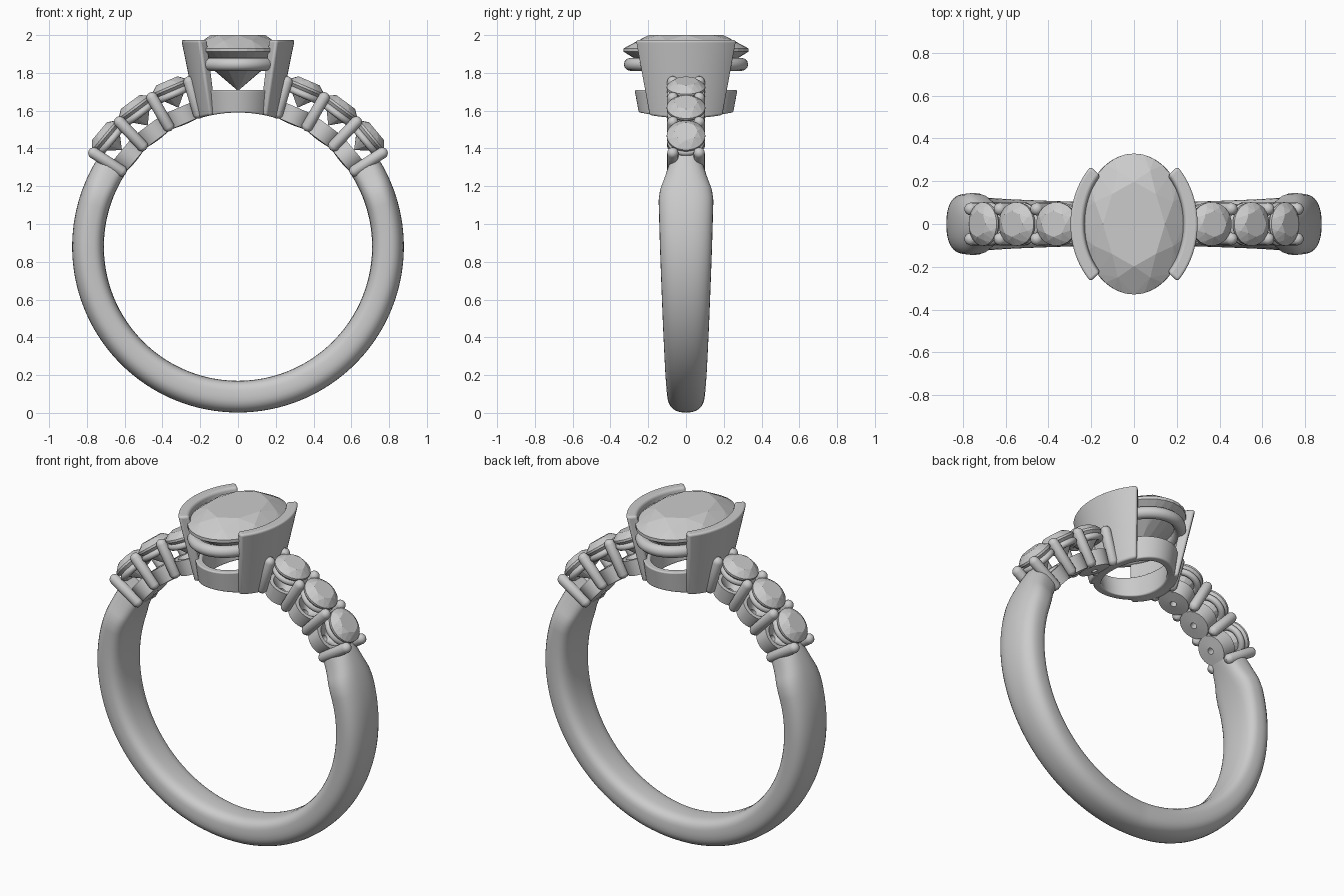
import bpy, bmesh
from math import sin, cos, pi, radians, sqrt
from mathutils import Matrix, Vector

if "Cube" in bpy.data.objects:
    bpy.data.objects.remove(bpy.data.objects["Cube"])

CZ, RI = 0.88, 0.71          # ring centre height and finger radius


def finish(name, bm, smooth=35, matrix=None, bevel=0):
    bmesh.ops.recalc_face_normals(bm, faces=bm.faces)
    me = bpy.data.meshes.new(name)
    bm.to_mesh(me)
    bm.free()
    ob = bpy.data.objects.new(name, me)
    bpy.context.collection.objects.link(ob)
    if matrix:
        ob.matrix_world = matrix
    if bevel:
        m = ob.modifiers.new("Bevel", 'BEVEL')
        m.width, m.segments, m.limit_method = bevel, 4, 'ANGLE'
        m.angle_limit = radians(40)
    if smooth:
        bpy.ops.object.select_all(action='DESELECT')
        ob.select_set(True)
        bpy.context.view_layer.objects.active = ob
        bpy.ops.object.shade_smooth_by_angle(angle=radians(smooth))
    return ob


def skin(rings, closed):
    """Join closed rings of points; cap both ends unless the sweep is closed."""
    bm = bmesh.new()
    vs = [[bm.verts.new(p) for p in r] for r in rings]
    n = len(vs[0])
    for i in range(len(vs) - (0 if closed else 1)):
        a, b = vs[i], vs[(i + 1) % len(vs)]
        for j in range(n):
            k = (j + 1) % n
            bm.faces.new((a[j], a[k], b[k], b[j]))
    if not closed:
        bm.faces.new(vs[0])
        bm.faces.new(vs[-1])
    return bm


def lathe(profile, steps=32):
    return skin([[(r * cos(t), r * sin(t), z) for r, z in profile]
                 for t in (2 * pi * i / steps for i in range(steps))], True)


def radial(deg):
    """Local z points outward from the ring centre at the given angle."""
    return Matrix.Translation((0, 0, CZ)) @ Matrix.Rotation(pi / 2 - radians(deg), 4, 'Y')


def gem(name, a, b, table, top, low, culet, matrix=None, n=8):
    """Brilliant cut stone: hull of table, crown, girdle and culet points."""
    mid = low + (table - low) * 0.66
    bm = bmesh.new()
    for scale, z, count, off in ((0.6, table, n, 0), (0.82, mid, n, 0.5),
                                 (1, top, 4 * n, 0), (1, low, 4 * n, 0),
                                 (0.52, low + (culet - low) * 0.5, n, 0.5)):
        for i in range(count):
            t = 2 * pi * (i + off) / count
            bm.verts.new((a * scale * cos(t), b * scale * sin(t), z))
    bm.verts.new((0, 0, culet))
    res = bmesh.ops.convex_hull(bm, input=bm.verts[:])
    junk = {g for g in res["geom_interior"] if isinstance(g, bmesh.types.BMVert)}
    bmesh.ops.delete(bm, geom=list(junk), context='VERTS')
    bmesh.ops.dissolve_limit(bm, angle_limit=0.01, verts=bm.verts[:], edges=bm.edges[:])
    return finish(name, bm, 0, matrix)


def wire(name, a, b, z, minor, matrix=None):
    """Elliptical round wire."""
    rings = []
    for i in range(64):
        t = 2 * pi * i / 64
        nrm = Vector((cos(t) / a, sin(t) / b, 0)).normalized()
        c = Vector((a * cos(t), b * sin(t), z))
        rings.append([c + nrm * minor * cos(p) + Vector((0, 0, minor * sin(p)))
                      for p in (2 * pi * k / 12 for k in range(12))])
    return finish(name, skin(rings, True), 60, matrix)


def interp(x, pts):
    for (x0, y0), (x1, y1) in zip(pts, pts[1:]):
        if x <= x1:
            return y0 + (y1 - y0) * (x - x0) / (x1 - x0)
    return pts[-1][1]


# Shank: rounded section swept round the finger, widest just below the shoulders
WIDTH = [(-90, 0.095), (-45, 0.115), (0, 0.138), (18, 0.145), (22, 0.138),
         (27, 0.113), (34, 0.085)]
rings = []
for i in range(125):
    deg = 34 - 248 * i / 124
    side = deg if deg >= -90 else -180 - deg
    w = interp(side, WIDTH)
    t = radians(deg)
    ring = []
    for k in range(32):
        p = 2 * pi * k / 32
        c, s = cos(p), sin(p)
        e = 2 / (2.4 if s > 0 else 3.2)
        y = w * abs(c) ** e * (1 if c > 0 else -1)
        r = RI + 0.084 + 0.084 * abs(s) ** e * (1 if s > 0 else -1)
        ring.append((r * cos(t), y, CZ + r * sin(t)))
    rings.append(ring)
finish("shank", skin(rings, False), 50)

# Shoulders: three small stones a side, each with seat and wire, and pairs of prongs
for label, flip in (("right", False), ("left", True)):
    def ang(d):
        return 180 - d if flip else d
    for i, d in enumerate((39.8, 53.3, 66.8)):
        m = radial(ang(d))
        gem(f"{label}_side_stone_{i + 1}", 0.102, 0.102, 0.955, 0.922, 0.91, 0.80, m)
        wire(f"{label}_stone_wire_{i + 1}", 0.082, 0.082, 0.877, 0.019, m)
        finish(f"{label}_stone_seat_{i + 1}", lathe(
            [(0.018, 0.705), (0.086, 0.71), (0.093, 0.80), (0.07, 0.80), (0.018, 0.745)]), 35, m)
    for i, d in enumerate((33, 46.5, 60, 73.5)):
        for y in (-0.07, 0.07):
            R = 0.03
            prof = [(0.0005, 0.708), (R * 0.7, 0.714), (R, 0.73)]
            prof += [(max(R * cos(q), 0.0005), 0.91 + R * sin(q))
                     for q in (pi / 2 * k / 5 for k in range(6))]
            m = radial(ang(d)) @ Matrix.Translation((0, y, 0))
            finish(f"{label}_prong_{i + 1}_{'front' if y < 0 else 'back'}", lathe(prof, 16), 60, m)


def floor_z(x):
    return CZ + sqrt(RI * RI - x * x)


# Centre setting: two flared half-bezel walls, bottoms following the finger hole
for label, sgn in (("right", 1), ("left", -1)):
    rings = []
    for i in range(25):
        t = radians(-47 + 94 * i / 24)
        c, s = sgn * cos(t), sin(t)
        xo, xi = 0.215 * c, 0.165 * c
        rings.append([(xo, 0.27 * s, floor_z(xo)), (0.3 * c, 0.37 * s, 1.975),
                      (0.237 * c, 0.315 * s, 1.975), (xi, 0.22 * s, floor_z(xi))])
    finish(f"{label}_bezel_wall", skin(rings, False), 40, None, 0.018)

# Oval base collar under the centre stone
rings = []
for i in range(64):
    c, s = cos(2 * pi * i / 64), sin(2 * pi * i / 64)
    rings.append([(0.195 * c, 0.25 * s, floor_z(0.195 * c)), (0.21 * c, 0.272 * s, 1.71),
                  (0.17 * c, 0.23 * s, 1.71), (0.155 * c, 0.205 * s, floor_z(0.155 * c))])
finish("base_collar", skin(rings, True), 40, None, 0.008)

# Oval gallery wire and the centre stone
wire("gallery_wire", 0.21, 0.295, 1.845, 0.034)
gem("centre_stone", 0.242, 0.33, 2.0, 1.93, 1.912, 1.705)
